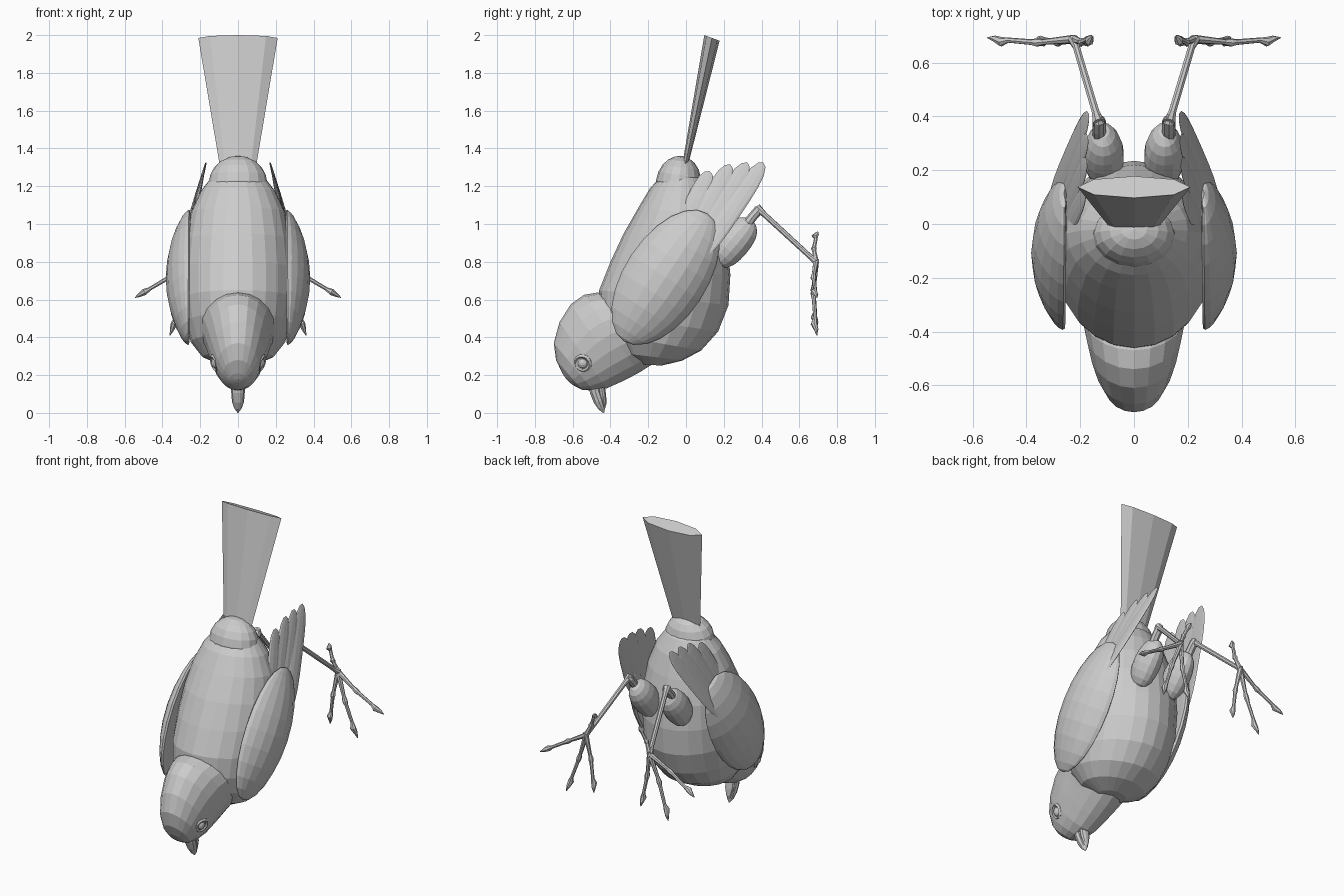
import bpy, bmesh, math
from mathutils import Vector as V


def finish(name, bm, mirror=False):
    bmesh.ops.recalc_face_normals(bm, faces=bm.faces)
    me = bpy.data.meshes.new(name)
    bm.to_mesh(me)
    bm.free()
    ob = bpy.data.objects.new(name, me)
    bpy.context.collection.objects.link(ob)
    if mirror:
        ob.modifiers.new("mirror", 'MIRROR')
    return ob


def loft(name, rings, n, mirror=False):
    """Skin over rings given as (centre, half axis u, half axis v)."""
    bm = bmesh.new()
    angles = [2 * math.pi * i / n for i in range(n)]
    rows = [[bm.verts.new(c + u * math.cos(a) + v * math.sin(a)) for a in angles]
            for c, u, v in rings]
    for a, b in zip(rows, rows[1:]):
        for i in range(n):
            j = (i + 1) % n
            bm.faces.new((a[i], a[j], b[j], b[i]))
    bm.faces.new(rows[0])
    bm.faces.new(rows[-1])
    return finish(name, bm, mirror)


def profile(name, sections, n):
    """Side outline: (y, z on the back), (y, z on the belly), half width."""
    rings = []
    for y0, z0, y1, z1, w in sections:
        a, b = V((0, y0, z0)), V((0, y1, z1))
        rings.append(((a + b) / 2, V((w, 0, 0)), (b - a) / 2))
    return loft(name, rings, n)


def tube(name, points, radii, n=8):
    """Mirrored round limb along a path."""
    pts = [V(p) for p in points]
    rings = []
    for i, p in enumerate(pts):
        d = (pts[min(i + 1, len(pts) - 1)] - pts[max(i - 1, 0)]).normalized()
        u = d.cross(V((0, 1, 0.1))).normalized()
        rings.append((p, u * radii[i], d.cross(u) * radii[i]))
    return loft(name, rings, n, True)


def ellipsoid(name, p0, p1, w, t, seg=16, rings=10, mirror=True,
              normal=(1, 0, 0), cup=0, full=0):
    """Ellipsoid from tip p0 to tip p1, half width w, half thickness t along normal.
    cup bends the rim inward, full makes the ends blunter."""
    p0, p1, nrm = V(p0), V(p1), V(normal)
    L = (p1 - p0) / 2
    d = L.normalized()
    T = (nrm - d * d.dot(nrm)).normalized()
    W = d.cross(T)
    bm = bmesh.new()
    bmesh.ops.create_uvsphere(bm, u_segments=seg, v_segments=rings, radius=1)
    for v in bm.verts:
        x, y, z = v.co
        f = math.sqrt(1 + full * z * z)
        v.co = (p0 + p1) / 2 + T * (x * t - cup * (y * y + z * z)) + W * (y * w * f) + L * z
    return finish(name, bm, mirror)


# body and rump
profile("body", [
    (-0.05, 1.275, 0.04, 1.27, 0.06), (-0.13, 1.255, 0.09, 1.24, 0.14),
    (-0.19, 1.19, 0.14, 1.15, 0.20), (-0.25, 1.09, 0.18, 1.03, 0.25),
    (-0.33, 0.95, 0.22, 0.88, 0.28), (-0.40, 0.80, 0.235, 0.73, 0.295),
    (-0.46, 0.65, 0.225, 0.57, 0.295), (-0.465, 0.53, 0.17, 0.43, 0.28),
    (-0.43, 0.42, 0.08, 0.33, 0.25), (-0.36, 0.32, -0.02, 0.277, 0.19),
    (-0.26, 0.26, -0.13, 0.25, 0.09)], 24)
ellipsoid("rump", (0, -0.06, 1.07), (0, -0.02, 1.36), 0.12, 0.155, 16, 10, False)

# head and beak
profile("head", [
    (-0.37, 0.62, -0.11, 0.30, 0.20), (-0.47, 0.637, -0.19, 0.25, 0.197),
    (-0.54, 0.625, -0.25, 0.212, 0.183), (-0.61, 0.575, -0.33, 0.17, 0.165),
    (-0.67, 0.48, -0.42, 0.13, 0.14), (-0.70, 0.37, -0.49, 0.118, 0.112),
    (-0.688, 0.28, -0.55, 0.122, 0.08), (-0.655, 0.21, -0.59, 0.142, 0.045),
    (-0.635, 0.18, -0.615, 0.16, 0.015)], 20)
profile("upper_beak", [
    (-0.52, 0.16, -0.46, 0.16, 0.036), (-0.51, 0.105, -0.448, 0.11, 0.036),
    (-0.49, 0.055, -0.433, 0.065, 0.032), (-0.466, 0.02, -0.428, 0.03, 0.02),
    (-0.44, 0.0, -0.432, 0.003, 0.003)], 10)
profile("lower_beak", [
    (-0.47, 0.15, -0.43, 0.15, 0.033), (-0.46, 0.09, -0.422, 0.095, 0.03),
    (-0.445, 0.04, -0.42, 0.05, 0.017), (-0.437, 0.015, -0.43, 0.018, 0.003)], 10)

# eyes with a raised lid ring
eye, out = V((0.116, -0.545, 0.265)), V((0.88, -0.3, -0.3)).normalized()
ellipsoid("eye", eye - V((0, 0, 0.03)), eye + V((0, 0, 0.03)), 0.03, 0.025, 12, 8)
side = out.cross(V((0, 0, 1))).normalized()
up = side.cross(out)
loft("eyelid_ring", [(eye + out * h, side * r, up * r) for h, r in
                     ((-0.03, 0.052), (0.008, 0.05), (0.018, 0.04), (0.01, 0.029), (-0.02, 0.025))],
     14, True)

# tail fan
profile("tail", [(-0.022, 1.30, 0.008, 1.30, 0.095), (0.097, 2.0, 0.178, 1.97, 0.21)], 8)

# wings: cupped coverts hugging the body, plus flight feathers
ellipsoid("wing_coverts", (0.335, -0.33, 0.38), (0.33, 0.115, 1.055), 0.218, 0.05, 20, 12, cup=0.07)
feathers = [((0.315, 0.07, 0.82), (0.168, 0.41, 1.325)), ((0.30, 0.02, 0.82), (0.171, 0.325, 1.325)),
            ((0.29, -0.03, 0.82), (0.175, 0.235, 1.315)), ((0.28, -0.07, 0.84), (0.18, 0.125, 1.28))]
for i, (a, b) in enumerate(feathers):
    ellipsoid(f"flight_feather_{i + 1}", a, b, 0.055, 0.011, 10, 10,
              normal=(1, 0, 0.33), full=0.9)

# legs
ellipsoid("thigh", (0.11, 0.155, 0.785), (0.115, 0.35, 1.02), 0.088, 0.076, 14, 10, full=0.5)
tube("shin", [(0.125, 0.29, 0.95), (0.13, 0.35, 1.035), (0.13, 0.385, 1.075), (0.132, 0.40, 1.088)],
     [0.028, 0.025, 0.025, 0.012])
tube("tarsus", [(0.13, 0.375, 1.085), (0.142, 0.415, 1.05), (0.215, 0.66, 0.825), (0.228, 0.69, 0.80)],
     [0.024, 0.015, 0.014, 0.02])

# toes with knuckles and claws
foot = V((0.225, 0.688, 0.80))
tips = {"hind": (0.155, 0.69, 0.96), "outer": (0.545, 0.685, 0.61),
        "middle": (0.36, 0.685, 0.41), "inner": (0.165, 0.685, 0.45)}
steps = [(0, 0.016, 0), (0.35, 0.011, -0.01), (0.43, 0.016, -0.012), (0.5, 0.011, -0.01),
         (0.76, 0.010, -0.002), (0.84, 0.018, -0.008), (0.92, 0.012, 0.004), (1, 0.002, 0.008)]
for name, tip in tips.items():
    pts = [foot.lerp(V(tip), t) + V((0, dy, 0)) for t, r, dy in steps]
    tube(name + "_toe", pts, [s[1] for s in steps], 7)
